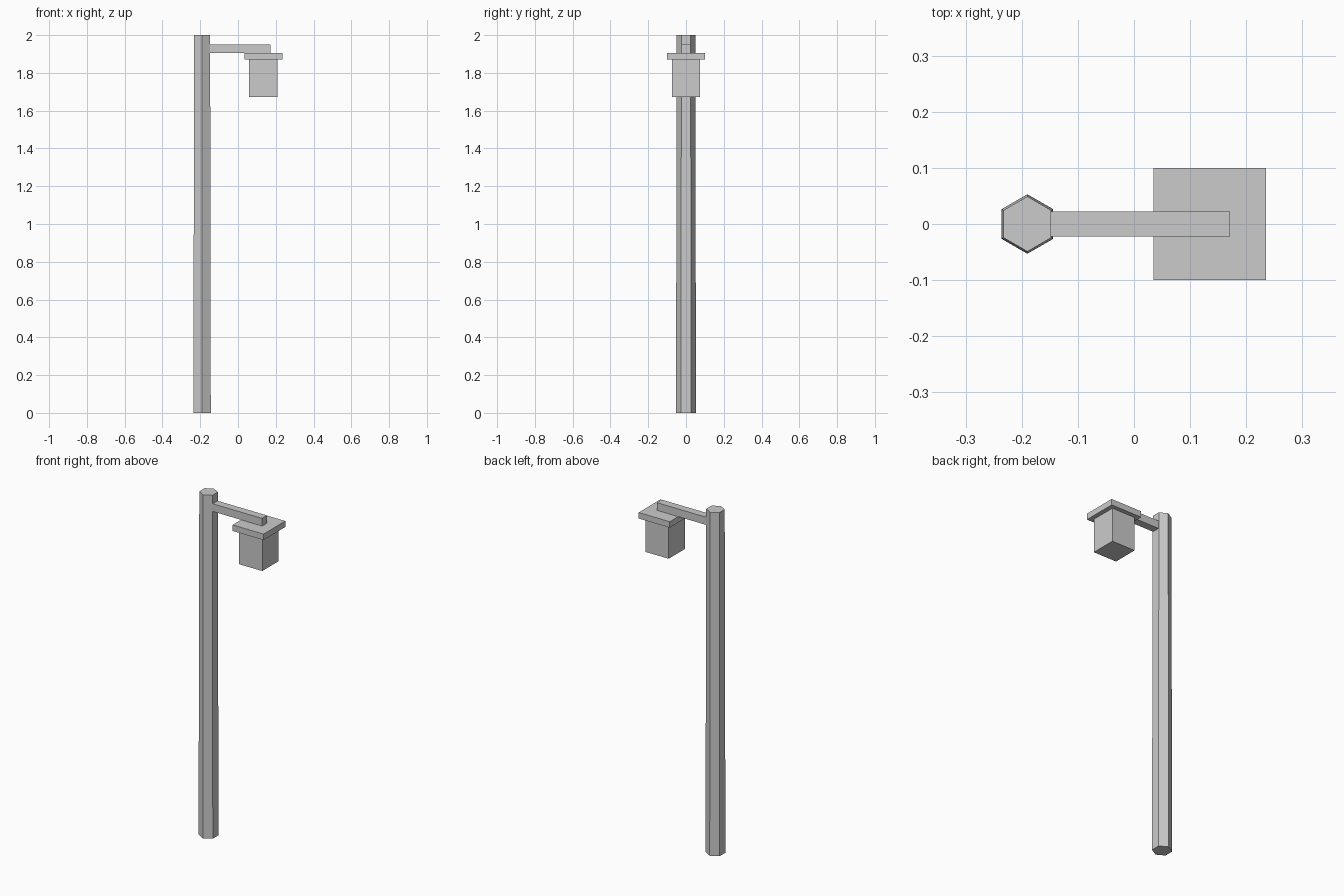
import bpy, bmesh
from math import sin, cos, pi

if "Cube" in bpy.data.objects:
    bpy.data.objects.remove(bpy.data.objects["Cube"])


def make_object(name, bm):
    bmesh.ops.recalc_face_normals(bm, faces=bm.faces)
    mesh = bpy.data.meshes.new(name)
    bm.to_mesh(mesh)
    bm.free()
    obj = bpy.data.objects.new(name, mesh)
    bpy.context.collection.objects.link(obj)
    return obj


def box(name, x, y, z):
    """Box from (min, max) ranges on each axis."""
    bm = bmesh.new()
    bmesh.ops.create_cube(bm, size=1)
    for v in bm.verts:
        v.co = [r[0] + (c + 0.5) * (r[1] - r[0]) for c, r in zip(v.co, (x, y, z))]
    return make_object(name, bm)


def tapered_post(name, x, sides, r_bottom, r_top, height):
    """Prism with corners pointing along y, tapering upwards."""
    bm = bmesh.new()
    rings = []
    for r, z in ((r_bottom, 0), (r_top, height)):
        rings.append([bm.verts.new((x + r * sin(2 * pi * i / sides),
                                    r * cos(2 * pi * i / sides), z))
                      for i in range(sides)])
    low, high = rings
    bm.faces.new(low)
    bm.faces.new(high)
    for i in range(sides):
        j = (i + 1) % sides
        bm.faces.new((low[i], low[j], high[j], high[i]))
    return make_object(name, bm)


# Hexagonal post
tapered_post("post", -0.19, 6, 0.053, 0.049, 2.0)

# Horizontal arm reaching over the lantern
box("arm", (-0.149, 0.171), (-0.0225, 0.0225), (1.905, 1.95))

# Lantern cap and body hanging below the arm
box("lantern_cap", (0.035, 0.235), (-0.1, 0.1), (1.87, 1.905))
box("lantern_body", (0.059, 0.209), (-0.075, 0.075), (1.673, 1.87))
